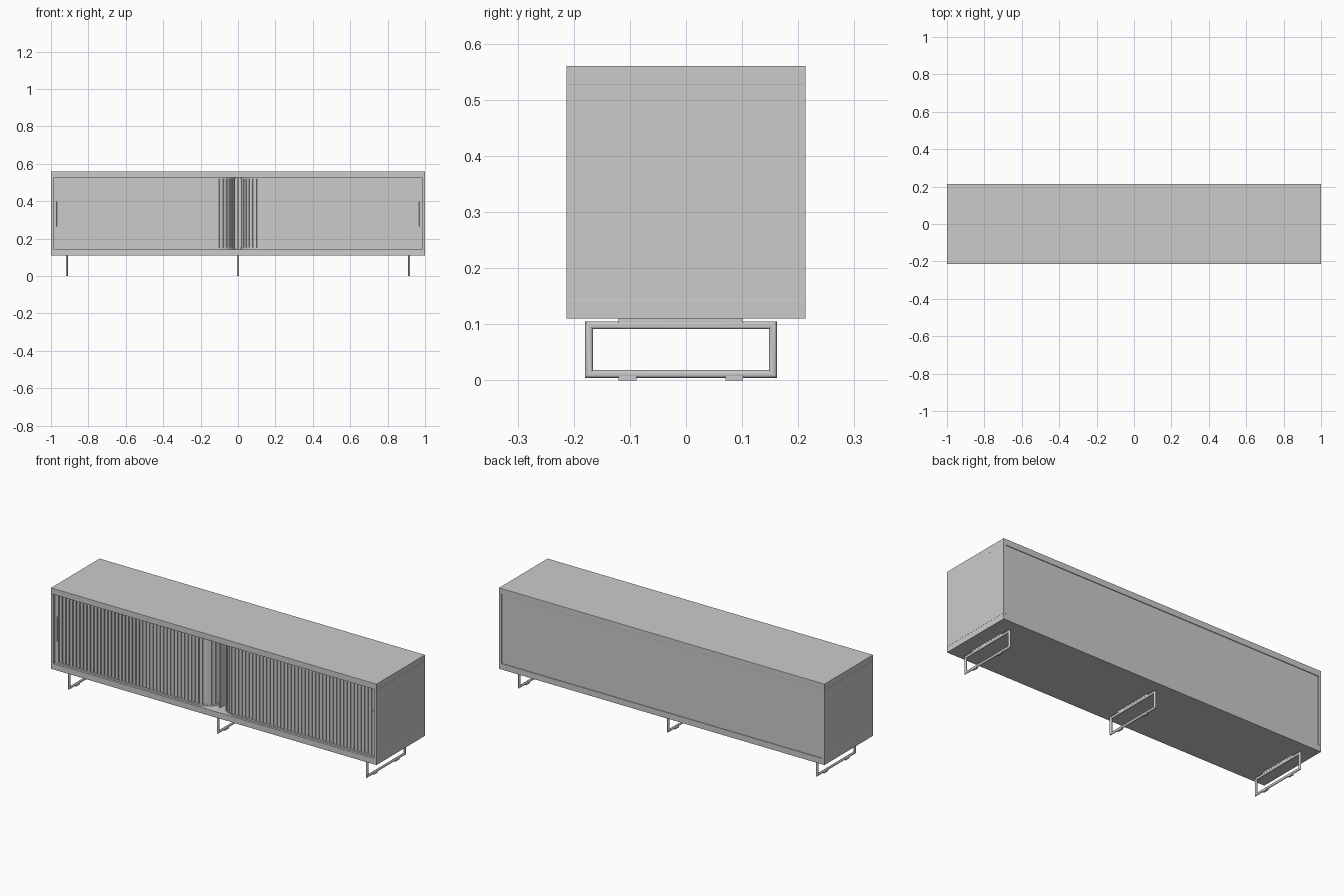
import bpy, bmesh, math
from mathutils import Matrix, Vector

if "Cube" in bpy.data.objects:
    bpy.data.objects.remove(bpy.data.objects["Cube"])


def add_object(name, bm):
    bmesh.ops.recalc_face_normals(bm, faces=bm.faces)
    mesh = bpy.data.meshes.new(name)
    bm.to_mesh(mesh)
    bm.free()
    obj = bpy.data.objects.new(name, mesh)
    bpy.context.collection.objects.link(obj)
    return obj


def add_box(bm, lo, hi):
    lo, hi = Vector(lo), Vector(hi)
    m = Matrix.Translation((lo + hi) / 2) @ Matrix.Diagonal((*(hi - lo), 1))
    bmesh.ops.create_cube(bm, size=1, matrix=m)


def box(name, lo, hi, bevel=0):
    bm = bmesh.new()
    add_box(bm, lo, hi)
    obj = add_object(name, bm)
    if bevel:
        mod = obj.modifiers.new("edge", 'BEVEL')
        mod.width = bevel
        mod.segments = 2
    return obj


def smooth(obj):
    bpy.ops.object.select_all(action='DESELECT')
    obj.select_set(True)
    bpy.context.view_layer.objects.active = obj
    bpy.ops.object.shade_smooth_by_angle(angle=math.radians(35))


# Door path in plan: straight along the front, then turning inwards at the centre
X_END, Y_FRONT, R, X_IN = 0.985, -0.198, 0.10, 0.016
STRAIGHT = X_END - X_IN - R
ARC = R * math.pi / 2
TOTAL = STRAIGHT + ARC + 0.10


def path(s):
    """Position and inward-turning angle at distance s from the outer end."""
    if s < STRAIGHT:
        return X_END - s, Y_FRONT, 0
    if s < STRAIGHT + ARC:
        a = (s - STRAIGHT) / R
        return X_IN + R - R * math.sin(a), Y_FRONT + R - R * math.cos(a), a
    return X_IN, Y_FRONT + R + s - STRAIGHT - ARC, math.pi / 2


def sweep(name, side, inner, outer, z0, z1):
    """Strip of rectangular section following the door path."""
    bm = bmesh.new()
    stops = [0] + [STRAIGHT + ARC * i / 16 for i in range(17)] + [TOTAL]
    rings = []
    for s in stops:
        x, y, a = path(s)
        ring = []
        for d, z in ((outer, z0), (inner, z0), (inner, z1), (outer, z1)):
            ring.append(bm.verts.new((side * (x + d * math.sin(a)), y + d * math.cos(a), z)))
        rings.append(ring)
    for r0, r1 in zip(rings, rings[1:]):
        for i in range(4):
            j = (i + 1) % 4
            bm.faces.new((r0[i], r0[j], r1[j], r1[i]))
    bm.faces.new(rings[0])
    bm.faces.new(rings[-1])
    smooth(add_object(name, bm))


# Carcass
box("top_panel", (-1, -0.213, 0.527), (1, 0.213, 0.56), 0.001)
box("bottom_panel", (-1, -0.213, 0.11), (1, 0.213, 0.143), 0.001)
box("back_panel", (-0.985, 0.196, 0.143), (0.985, 0.209, 0.527))
box("centre_divider", (-0.006, -0.16, 0.143), (0.006, 0.196, 0.527))

for side, label in ((-1, "left"), (1, "right")):
    xs = sorted((side * 0.985, side))
    box(label + "_side_panel", (xs[0], -0.213, 0.143), (xs[1], 0.213, 0.527))

    # Tambour door: backing sheet, rails and slats
    sweep(label + "_door_backing", side, 0.010, 0.005, 0.150, 0.520)
    sweep(label + "_lower_rail", side, 0.012, -0.003, 0.143, 0.152)
    sweep(label + "_upper_rail", side, 0.012, -0.003, 0.518, 0.527)
    bm = bmesh.new()
    stile, pitch = 0.024, 0.0215
    s = stile + pitch / 2
    while s < TOTAL:
        x, y, a = path(s)
        m = (Matrix.Translation((side * x, y, 0.335)) @ Matrix.Rotation(-side * a, 4, 'Z')
             @ Matrix.Translation((0, 0.003, 0)) @ Matrix.Diagonal((0.0175, 0.007, 0.366, 1)))
        bmesh.ops.create_cube(bm, size=1, matrix=m)
        s += pitch
    add_object(label + "_door_slats", bm)

    # End stile with slim handle
    xs = sorted((side * 0.962, side * 0.984))
    box(label + "_door_stile", (xs[0], -0.2, 0.152), (xs[1], -0.186, 0.518))
    c = side * 0.974
    box(label + "_handle", (c - 0.005, -0.205, 0.265), (c + 0.005, -0.2, 0.4), 0.001)

# Tubular loop legs with mounting plates and glides
for cx, label in ((-0.915, "left"), (0, "centre"), (0.915, "right")):
    bm = bmesh.new()
    n, r = 16, 0.007
    rings = []
    for sy, sz in ((-1, -1), (1, -1), (1, 1), (-1, 1)):
        ring = []
        for i in range(n):
            t = 2 * math.pi * i / n
            o = r * math.cos(t)
            ring.append(bm.verts.new((cx + 0.8 * r * math.sin(t),
                                      -0.009 + sy * (0.164 + o), 0.0545 + sz * (0.0435 + o))))
        rings.append(ring)
    for k in range(4):
        r0, r1 = rings[k], rings[(k + 1) % 4]
        for i in range(n):
            j = (i + 1) % n
            bm.faces.new((r0[i], r0[j], r1[j], r1[i]))
    smooth(add_object(label + "_leg_loop", bm))
    box(label + "_leg_plate", (cx - 0.005, -0.12, 0.102), (cx + 0.005, 0.102, 0.11))
    for y, end in ((-0.12, "front"), (0.07, "rear")):
        box(f"{label}_{end}_glide", (cx - 0.005, y, 0), (cx + 0.005, y + 0.032, 0.008))
